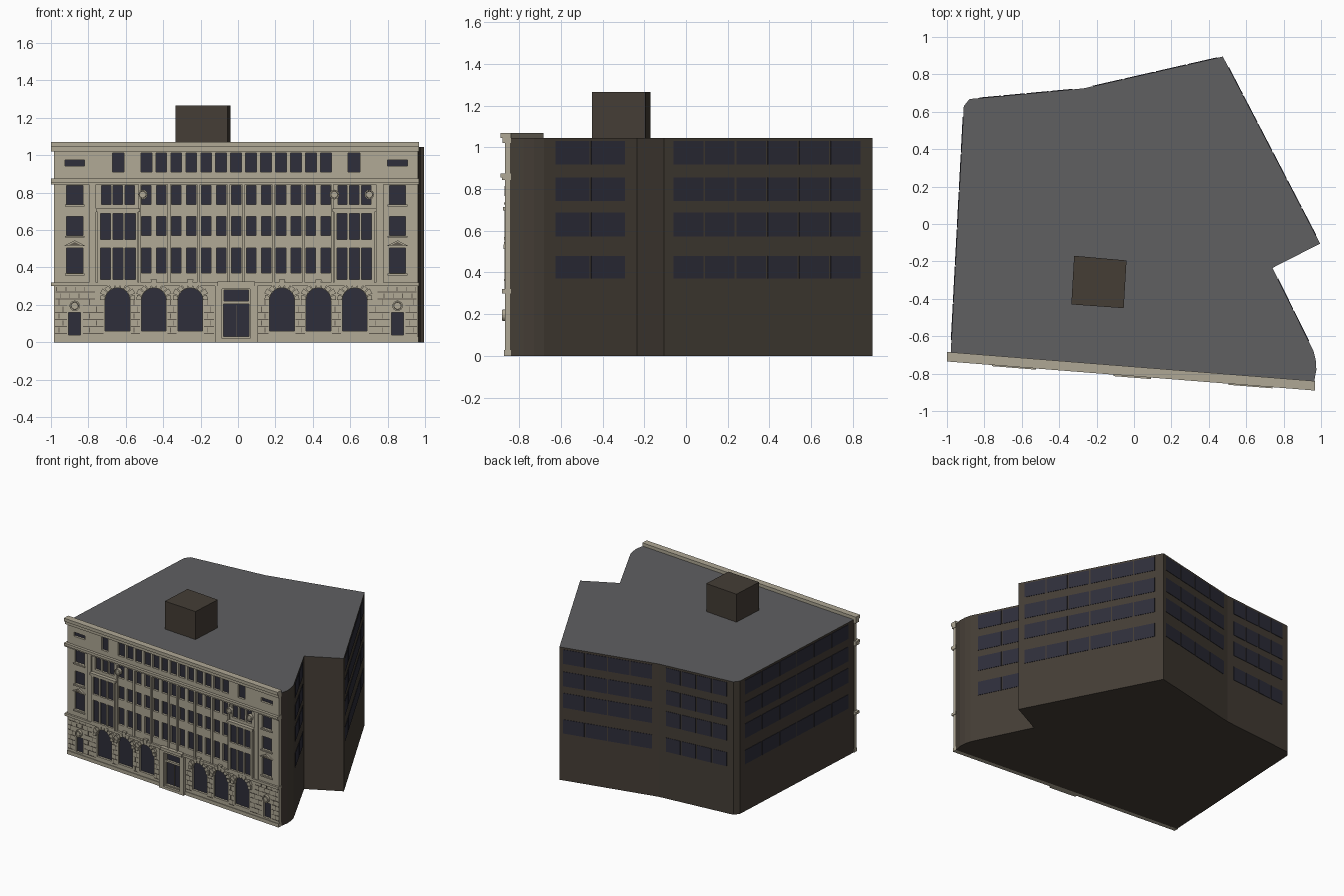
import bpy, bmesh
from math import sin, cos, pi, radians
from mathutils import Vector

cube = bpy.data.objects.get("Cube")
if cube:
    bpy.data.objects.remove(cube)


def material(name, rgb):
    m = bpy.data.materials.new(name)
    m.use_nodes = True
    m.diffuse_color = (*rgb, 1)
    m.node_tree.nodes["Principled BSDF"].inputs["Base Color"].default_value = (*rgb, 1)
    return m


STONE = material("beige stone", (0.43, 0.39, 0.30))
WALL = material("dark brown wall", (0.058, 0.047, 0.036))
ROOF = material("grey roof", (0.115, 0.115, 0.12))
GLASS = material("dark blue glass", (0.027, 0.027, 0.042))
JOINT = material("dark joint", (0.12, 0.105, 0.08))


# Frames turn (across, up, outward) into world positions
def plan(a, b, d):
    return Vector((a, b, d))


def facade(a, b, d):
    x = a - 0.01
    return Vector((x, -0.767 - 0.079 * x - d, b))


def wall_frame(p, q):
    p, q = Vector(p), Vector(q)
    t = (q - p).normalized()
    n = Vector((t.y, -t.x))
    def place(a, b, d):
        v = p + t * a + n * d
        return Vector((v.x, v.y, b))
    return place, (q - p).length


def extrude(name, loops, d0, d1, mat, frame=facade):
    """Extrude closed outlines; an outline inside another becomes a hole."""
    curve = bpy.data.curves.new(name, "CURVE")
    curve.dimensions = "2D"
    curve.fill_mode = "BOTH"
    curve.extrude = 0.5
    for loop in loops:
        s = curve.splines.new("POLY")
        s.points.add(len(loop) - 1)
        for pt, (a, b) in zip(s.points, loop):
            pt.co = (a, b, 0, 1)
        s.use_cyclic_u = True
    temp = bpy.data.objects.new(name + " outline", curve)
    bpy.context.collection.objects.link(temp)
    dg = bpy.context.evaluated_depsgraph_get()
    dg.update()
    mesh = bpy.data.meshes.new_from_object(temp.evaluated_get(dg))
    bpy.data.objects.remove(temp)
    bpy.data.curves.remove(curve)
    bm = bmesh.new()
    bm.from_mesh(mesh)
    bmesh.ops.remove_doubles(bm, verts=bm.verts, dist=0.00001)
    for v in bm.verts:
        v.co = frame(v.co.x, v.co.y, d0 + (v.co.z + 0.5) * (d1 - d0))
    bmesh.ops.recalc_face_normals(bm, faces=bm.faces)
    for f in bm.faces:
        f.smooth = False
        f.material_index = 0
    bm.to_mesh(mesh)
    bm.free()
    mesh.name = name
    mesh.materials.clear()
    mesh.materials.append(mat)
    obj = bpy.data.objects.new(name, mesh)
    bpy.context.collection.objects.link(obj)
    return obj


def rect(a0, a1, b0, b1):
    return [(a0, b0), (a1, b0), (a1, b1), (a0, b1)]


def window(c, w, b0, b1):
    return rect(c - w / 2, c + w / 2, b0, b1)


def circle(c, b, r, n=16):
    return [(c + r * cos(2 * pi * i / n), b + r * sin(2 * pi * i / n)) for i in range(n)]


def both(offsets):
    return [s * o for o in offsets for s in (-1, 1)]


# Main block with an irregular footprint
foot = [(-0.98, -0.69), (0.963, -0.843), (0.975, -0.78), (0.972, -0.73), (0.96, -0.68),
        (0.74, -0.235), (0.995, -0.105), (0.475, 0.895), (-0.27, 0.725),
        (-0.88, 0.668), (-0.91, 0.63)]
TOP = 1.045
body = extrude("building_body", [foot], 0, TOP, WALL, plan)
body.data.materials.append(ROOF)
for f in body.data.polygons:
    if f.normal.z > 0.5:
        f.material_index = 1

extrude("rooftop_box", [[(-0.335, -0.43), (-0.055, -0.45), (-0.04, -0.195), (-0.32, -0.17)]],
        TOP, 1.265, WALL, plan)

# Window rows on the side and back walls
rows = [(0.37, 0.48), (0.573, 0.688), (0.742, 0.856), (0.918, 1.03)]
sides = [("right_front", 4, 0.11, 0.88, 2), ("right_rear", 6, 0.04, 0.945, 6),
         ("back_left", 7, 0.03, 0.94, 4), ("back_right", 8, 0.09, 0.92, 4),
         ("left_side", 10, 0.04, 0.95, 6)]
for name, i, start, end, count in sides:
    frame, length = wall_frame(foot[i], foot[(i + 1) % len(foot)])
    step = (end - start) * length / count
    panes = [rect(start * length + k * step + 0.005, start * length + (k + 1) * step - 0.005, lo, hi)
             for k in range(count) for lo, hi in rows]
    extrude(name + "_windows", panes, -0.002, 0.003, GLASS, frame)

# Front wall pierced by all its openings
ARCHES = both([0.245, 0.44, 0.634])
SPRING, RADIUS = 0.224, 0.066
floors = [(0.37, 0.505), (0.571, 0.673), (0.738, 0.838)]
holes = []
for c in ARCHES:
    head = [(c + RADIUS * cos(pi * i / 12), SPRING + RADIUS * sin(pi * i / 12)) for i in range(13)]
    holes.append(head + [(c - RADIUS, 0.06), (c + RADIUS, 0.06)])
for lo, hi in floors:
    holes += [window(k * 0.08, 0.051, lo, hi) for k in range(-6, 7)]
    holes += [window(c, 0.087, lo, hi) for c in both([0.863])]
for c in both([0.632]):
    holes += [window(c + k * 0.063, 0.05, *floors[2]) for k in (-1, 0, 1)]
holes += [window(k * 0.08, 0.058, 0.91, 1.012) for k in range(-6, 7)]
holes += [window(c, 0.062, 0.91, 1.012) for c in both([0.63])]
holes += [window(c, 0.105, 0.942, 0.974) for c in both([0.863])]
holes += [window(c, 0.064, 0.04, 0.16) for c in both([0.863])]
holes += [window(0, 0.135, 0.03, 0.205), window(0, 0.13, 0.22, 0.28)]
extrude("front_wall", [rect(-0.973, 0.973, 0, 1.03)] + holes, 0, 0.025, STONE)
extrude("front_glass", [rect(-0.96, 0.96, 0.02, 1.02)], -0.002, 0.008, GLASS)

# Cornices and bands
for name, lo, hi, d in [("plinth", 0, 0.028, 0.03), ("ground_band", 0.3, 0.32, 0.04),
                        ("main_cornice_lower", 0.843, 0.855, 0.038),
                        ("main_cornice", 0.855, 0.875, 0.047),
                        ("top_cornice_lower", 1.02, 1.045, 0.036),
                        ("top_cornice", 1.045, 1.07, 0.047)]:
    extrude(name, [rect(-0.99, 0.977, lo, hi) if d > 0.03 else rect(-0.975, 0.975, lo, hi)],
            -0.004, d, STONE)

# Pilasters, sills and floor ledges
extrude("pilasters", [window(c, 0.016, 0.32, 0.843) for c in both([0.04, 0.2, 0.36])]
        + [window(c, 0.013, 0.32, 0.843) for c in both([0.515])]
        + [window(c, 0.038, 0.32, 0.843) for c in both([0.768])], 0.02, 0.034, STONE)
extrude("outer_sills", [window(c, 0.105, lo - 0.012, lo - 0.002)
                        for c in both([0.863]) for lo, hi in floors], 0.02, 0.034, STONE)
extrude("pediments", [[(c - 0.058, 0.515), (c + 0.058, 0.515), (c, 0.545)] for c in both([0.863])],
        0.02, 0.038, STONE)
extrude("pediment_shadow_panels", [[(c - 0.032, 0.52), (c + 0.032, 0.52), (c, 0.536)]
                                   for c in both([0.863])], 0.037, 0.039, JOINT)

# Projecting bay windows
for side, c in (("left", 0.632), ("right", -0.632)):
    panes = [window(c + k * 0.066, 0.054, lo, hi) for k in (-1, 0, 1)
             for lo, hi in ((0.335, 0.505), (0.55, 0.688))]
    extrude(side + "_bay_frame", [window(c, 0.216, 0.32, 0.697)] + panes, 0.024, 0.046, STONE)
    extrude(side + "_bay_glass", [window(c, 0.2, 0.325, 0.692)], 0.024, 0.031, GLASS)
    extrude(side + "_bay_cornice", [window(c, 0.236, 0.697, 0.715)], 0.02, 0.053, STONE)

# Wedge stones around the arches
wedges = []
for c in ARCHES:
    for k in range(9):
        a0, a1 = radians(k * 20 + 1.5), radians(k * 20 + 18.5)
        r = 0.112 if k == 4 else 0.102 if k % 2 else 0.094
        wedges.append([(c + q * cos(a), SPRING + q * sin(a))
                       for q, a in ((0.068, a0), (r, a0), (r, a1), (0.068, a1))])
extrude("arch_stones", wedges, 0.02, 0.044, STONE)

# Joint lines of the ground floor masonry
joints = []
piers = [(0.118, 0.172, 5), (0.318, 0.367, 5), (0.513, 0.562, 5), (0.71, 0.82, 5), (0.905, 0.968, 5)]
for a0, a1, count in piers:
    for k in range(count):
        z = 0.045 + k * 0.037
        at = a0 + (a1 - a0) * (0.33 if k % 2 else 0.67)
        for s in (-1, 1):
            joints.append(rect(min(s * a0, s * a1), max(s * a0, s * a1), z, z + 0.005))
            joints.append(window(s * at, 0.004, z + 0.007, z + 0.035))
for k, z in enumerate((0.23, 0.267)):
    for s in (-1, 1):
        joints.append(window(s * 0.86, 0.21, z, z + 0.005))
        joints += [window(s * (0.79 + 0.05 * j + 0.02 * k), 0.004, z + 0.007, z + 0.03) for j in range(4)]
extrude("masonry_joints", joints, 0.023, 0.0265, JOINT)

# Entrance
extrude("door_surround", [window(0, 0.226, 0, 0.3), window(0, 0.15, 0.02, 0.285)], 0.02, 0.047, STONE)
extrude("door_lintel", [window(0, 0.2, 0.302, 0.325)], 0.02, 0.055, STONE)
extrude("door_mullion", [window(0, 0.004, 0.03, 0.2)], 0.007, 0.011, JOINT)

# Round medallions
spots = [(c, 0.195, 0.028) for c in both([0.863])] + [(-0.5, 0.79, 0.026), (0.525, 0.79, 0.026), (0.712, 0.79, 0.026)]
extrude("medallion_rings", [circle(a, b, r * k) for a, b, r in spots for k in (1, 0.72)], 0.02, 0.046, STONE)
extrude("medallion_grooves", [circle(a, b, r * 0.71) for a, b, r in spots], 0.02, 0.036, JOINT)
extrude("medallion_bosses", [circle(a, b, r * 0.58) for a, b, r in spots], 0.02, 0.043, STONE)
